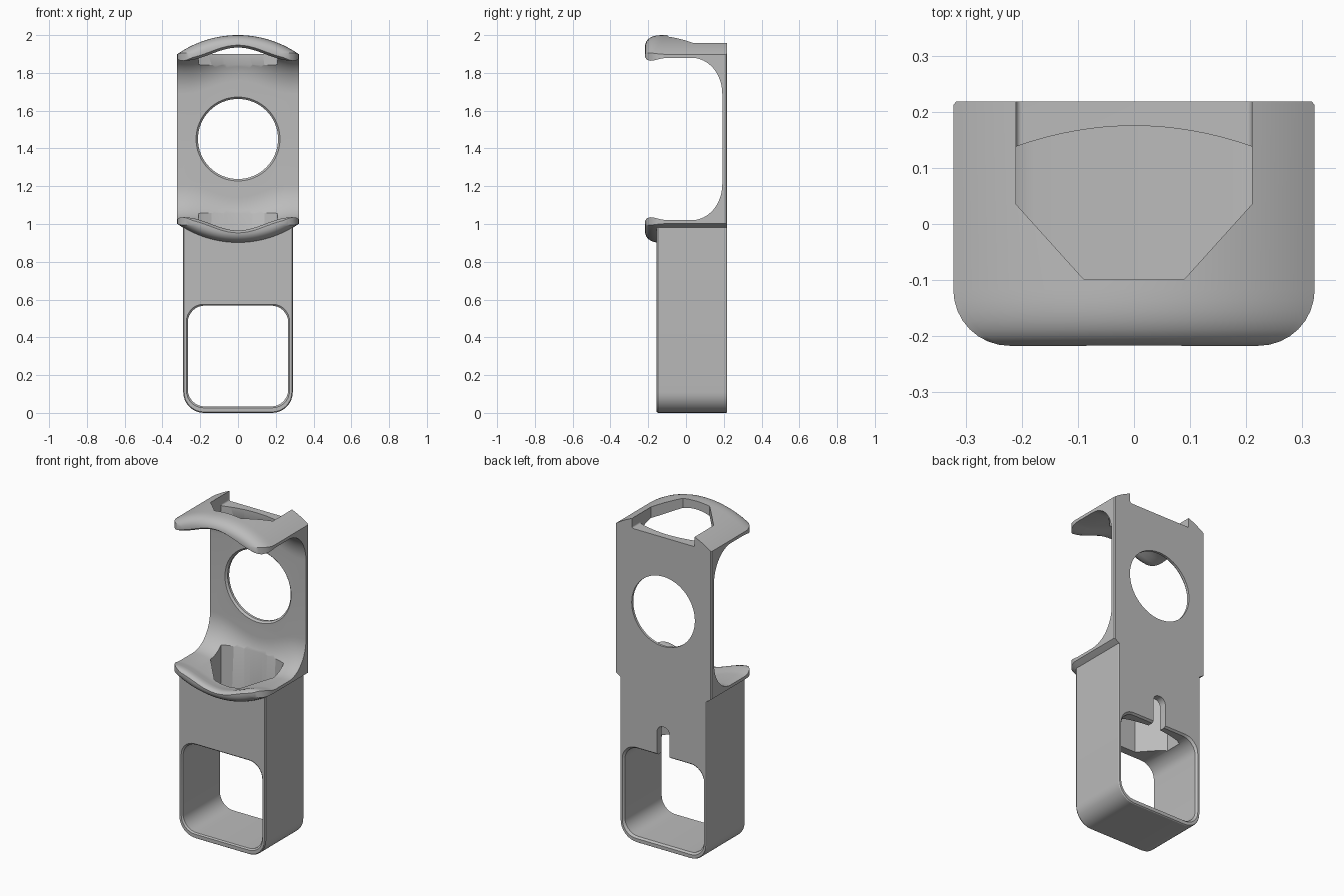
import bpy, bmesh, math

cube = bpy.data.objects.get("Cube")
if cube:
    bpy.data.objects.remove(cube, do_unlink=True)

grey = bpy.data.materials.new("plain grey")
grey.use_nodes = True
colour = (0.5, 0.5, 0.5, 1)
grey.diffuse_color = colour
grey.node_tree.nodes["Principled BSDF"].inputs["Base Color"].default_value = colour

FRONT, BACK, MID = -0.217, 0.218, 1.45


def loft(name, rings):
    """Closed solid through a list of equal-length rings of points."""
    bm = bmesh.new()
    loops = [[bm.verts.new(p) for p in ring] for ring in rings]
    n = len(loops[0])
    for a, b in zip(loops, loops[1:]):
        for i in range(n):
            j = (i + 1) % n
            bm.faces.new((a[i], a[j], b[j], b[i]))
    bm.faces.new(loops[0])
    bm.faces.new(loops[-1])
    bmesh.ops.recalc_face_normals(bm, faces=bm.faces)
    mesh = bpy.data.meshes.new(name)
    bm.to_mesh(mesh)
    bm.free()
    mesh.materials.append(grey)
    obj = bpy.data.objects.new(name, mesh)
    bpy.context.collection.objects.link(obj)
    return obj


def combine(target, other, operation):
    """Apply a boolean and remove the helper."""
    mod = target.modifiers.new("combine", "BOOLEAN")
    mod.operation, mod.solver, mod.object = operation, "EXACT", other
    bpy.context.view_layer.objects.active = target
    bpy.ops.object.modifier_apply(modifier=mod.name)
    bpy.data.objects.remove(other, do_unlink=True)


def rounded(half, bottom, top, r_bottom, r_top, y, grow=0.0):
    """Rounded rectangle in the xz plane."""
    half, bottom, top = half + grow, bottom - grow, top + grow
    points = []
    for sx, z, r, start in ((1, top, r_top, 0), (-1, top, r_top, 90),
                            (-1, bottom, r_bottom, 180), (1, bottom, r_bottom, 270)):
        cz = z - r if z == top else z + r
        for i in range(9):
            a = math.radians(start + i * 90 / 8)
            points.append((sx * (half - r) + r * math.cos(a), y, cz + r * math.sin(a)))
    return points


def lens(y, half, height, steps=40):
    """Ring with matching upper and lower curves around the middle height."""
    xs = [half * (2 * i / steps - 1) for i in range(steps + 1)]
    return ([(x, y, MID + height(x)) for x in xs]
            + [(x, y, MID - height(x)) for x in reversed(xs)])


def outer_height(x):
    return 0.55 - 0.562 + math.sqrt(0.562 ** 2 - x * x)


def inner_height(x):
    return 0.43 + 0.035 * (1 + math.cos(math.pi * min(abs(x) / 0.29, 1)))


# Upper cradle: arched ends, rounded front corners, softened front lips
rings = []
for i in range(9):
    a = math.pi / 2 * i / 8
    y = FRONT + 0.1 * (1 - math.cos(a))
    drop = 0.06 * (1 - math.sin(a)) ** 1.3
    rings.append(lens(y, 0.222 + 0.1 * math.sin(a), lambda x: outer_height(x) - drop))
rings.append(lens(BACK - 0.006, 0.322, outer_height))
rings.append(lens(BACK, 0.317, outer_height))
holder = loft("device_holder", rings)

# Lower sleeve with rounded bottom corners
sleeve = loft("sleeve", [rounded(0.285, 0.005, 1.1, 0.105, 0.02, -0.155),
                         rounded(0.29, 0, 1.1, 0.11, 0.02, -0.148),
                         rounded(0.29, 0, 1.1, 0.11, 0.02, BACK - 0.006),
                         rounded(0.286, 0.004, 1.1, 0.106, 0.02, BACK)])
combine(holder, sleeve, "UNION")

# Open pocket with hooked lips in front and a wide fillet at the back panel
sections = [(-0.4, -0.01), (-0.22, 0), (-0.205, 0.012), (-0.19, 0.016),
            (-0.165, 0.013), (-0.13, 0.004), (-0.1, 0)]
for i in range(13):
    a = math.pi / 2 * i / 12
    sections.append((0.03 + 0.162 * math.sin(a), 0.19 * (1 - math.cos(a))))
pocket = loft("pocket_cutter",
              [lens(y, 0.4, lambda x: inner_height(x) - d) for y, d in sections])
combine(holder, pocket, "DIFFERENCE")

# Tapered vertical shaft with a bowed rear wall
plan = [(-0.21, 0.035), (-0.09, -0.098), (0.09, -0.098), (0.21, 0.035)]
plan += [(0.21 - 0.42 * i / 16, 0.175 - 0.037 * (1 - i / 8) ** 2) for i in range(17)]
shaft = loft("shaft_cutter", [[(x, y, z) for x, y in plan] for z in (0.3, 2.2)])
combine(holder, shaft, "DIFFERENCE")

# Notch across the top of the back panel
notch = loft("notch_cutter", [rounded(0.21, 1.9, 2.2, 0.01, 0.01, y) for y in (0.08, 0.3)])
combine(holder, notch, "DIFFERENCE")

# Through window with eased rims
window = loft("window_cutter", [rounded(0.266, 0.034, 0.568, 0.09, 0.09, y, g)
                                for y, g in ((-0.3, 0.007), (-0.155, 0.007), (-0.147, 0),
                                             (BACK - 0.012, 0), (BACK, 0.009), (0.3, 0.009))])
combine(holder, window, "DIFFERENCE")

# Narrow slot above the window in the rear wall
slot = loft("slot_cutter", [rounded(0.042, 0.4, 0.75, 0.04, 0.04, y) for y in (0.05, 0.3)])
combine(holder, slot, "DIFFERENCE")

# Round opening in the back panel, eased on the inside
opening = loft("opening_cutter",
               [[(r * math.cos(math.tau * i / 64), y, MID + r * math.sin(math.tau * i / 64))
                 for i in range(64)]
                for y, r in ((0.1, 0.224), (0.19, 0.224), (0.203, 0.212), (0.3, 0.212))])
combine(holder, opening, "DIFFERENCE")

bpy.ops.object.select_all(action="DESELECT")
holder.select_set(True)
bpy.context.view_layer.objects.active = holder
bpy.ops.object.shade_smooth_by_angle(angle=math.radians(30))
